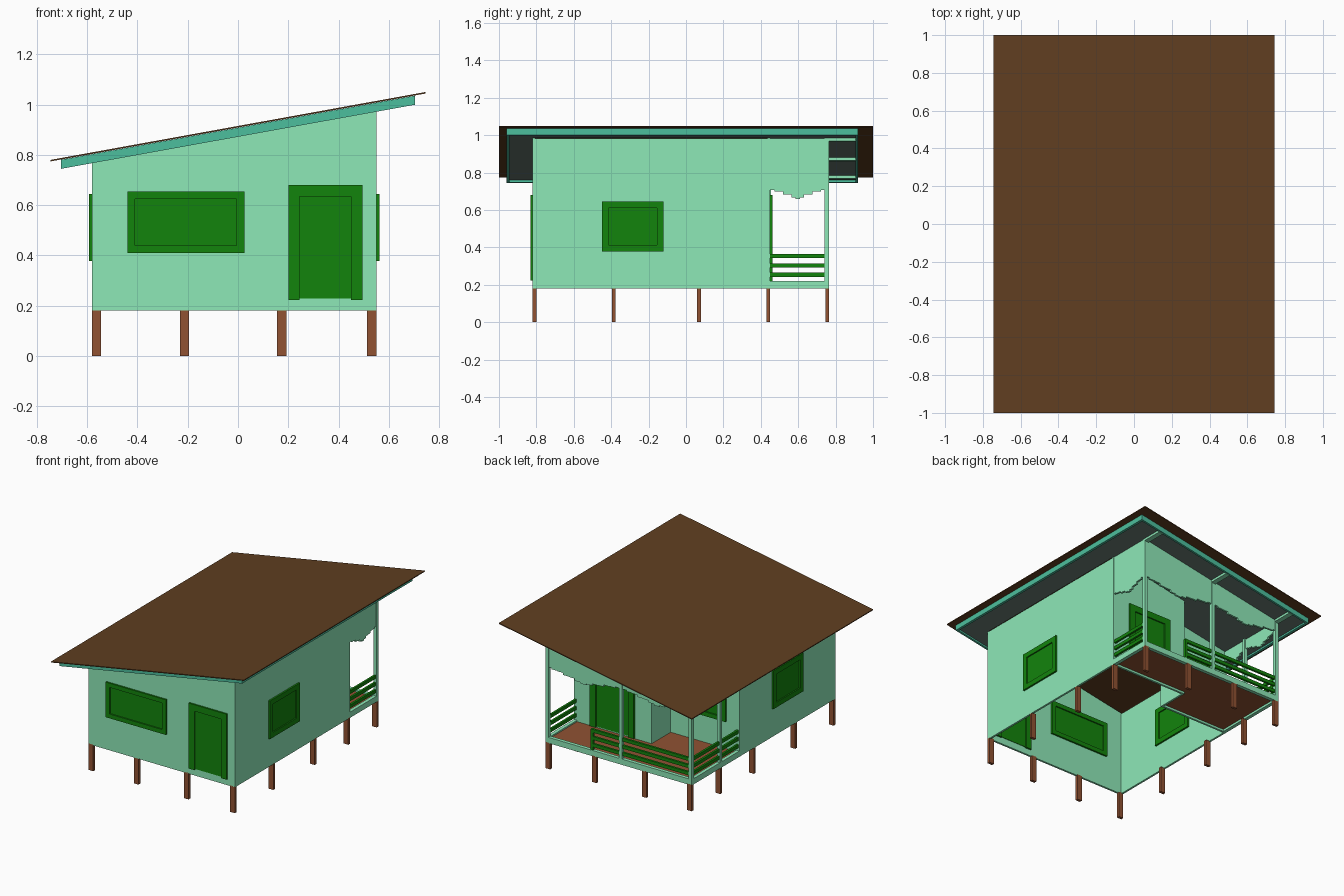
import bpy, bmesh
from mathutils import Vector

if "Cube" in bpy.data.objects:
    bpy.data.objects.remove(bpy.data.objects["Cube"])

def mat(name, rgb):
    m = bpy.data.materials.new(name)
    m.diffuse_color = (*[c ** 2.0 for c in rgb], 1)
    m.use_nodes = True
    m.node_tree.nodes["Principled BSDF"].inputs["Base Color"].default_value = m.diffuse_color
    return m

WALL = mat("wall_green", (.52, .9, .69))
TRIM = mat("teal", (.27, .72, .58))
DARK = mat("dark_green", (.08, .48, .06))
ROOF = mat("roof_brown", (.34, .22, .12))
WOOD = mat("red_brown", (.53, .29, .18))
GREY = mat("soffit_grey", (.38, .45, .42))

X0, X1, Y0, Y1 = -.58, .55, -.82, .765      # wall footprint
PY, LY, LX = .45, .24, -.05                 # L-shaped porch: back wall, deep bay wall, step wall
T = .014                                    # wall thickness

def slope(x, off=0):
    """Height of the sloped fascia underside at x."""
    return .872 + .181 * x + off

def prism(name, pts, a, b, axis, m):
    """Extrude a (u, z) polygon from a to b along the x or y axis."""
    bm = bmesh.new()
    place = (lambda u, z, w: (w, u, z)) if axis == 'x' else (lambda u, z, w: (u, w, z))
    f = bm.faces.new([bm.verts.new(place(u, z, a)) for u, z in pts])
    r = bmesh.ops.extrude_face_region(bm, geom=[f])
    d = Vector(place(0, 0, b - a))
    bmesh.ops.translate(bm, vec=d, verts=[v for v in r['geom'] if isinstance(v, bmesh.types.BMVert)])
    bmesh.ops.recalc_face_normals(bm, faces=bm.faces)
    me = bpy.data.meshes.new(name)
    bm.to_mesh(me)
    bm.free()
    me.materials.append(m)
    o = bpy.data.objects.new(name, me)
    bpy.context.collection.objects.link(o)
    return o

def box(name, x0, x1, y0, y1, z0, z1, m):
    return prism(name, [(x0, z0), (x1, z0), (x1, z1), (x0, z1)], y0, y1, 'y', m)

def slab(name, x0, x1, y0, y1, lo, hi, m):
    """Piece following the roof slope, lo..hi above the fascia underside."""
    return prism(name, [(x0, slope(x0, lo)), (x1, slope(x1, lo)),
                        (x1, slope(x1, hi)), (x0, slope(x0, hi))], y0, y1, 'y', m)

def wall_y(name, x0, x1, y):
    """Wall facing front or back with a sloped top."""
    prism(name, [(x0, .18), (x1, .18), (x1, slope(x1, .015)), (x0, slope(x0, .015))], y, y + T, 'y', WALL)

def framed(name, u0, u1, z0, z1, w, axis, border=.03, sill=True):
    """Window or door: raised frame with a recessed panel, visible on both wall sides."""
    def part(n, a, b, c, d, t):
        prism(n, [(a, c), (b, c), (b, d), (a, d)], w - t, w + T + t, axis, DARK)
    part(name + "_frame_left", u0, u0 + border, z0, z1, .012)
    part(name + "_frame_right", u1 - border, u1, z0, z1, .012)
    part(name + "_frame_top", u0 + border, u1 - border, z1 - border, z1, .012)
    if sill:
        part(name + "_frame_sill", u0 + border, u1 - border, z0, z0 + border, .012)
    part(name + "_panel", u0 + border, u1 - border, z0 + (border if sill else .005), z1 - border, .003)

def valance(name, u0, u1, w, axis, top):
    """Header over a porch bay whose lower edge drops in steps to the middle."""
    n = 13
    pts = []
    for i in range(n):
        k = min(i, n - 1 - i)
        z = .708 - .048 * k / 6 + (.006 if k in (2, 4) else 0)
        pts += [(u0 + (u1 - u0) * i / n, z), (u0 + (u1 - u0) * (i + 1) / n, z)]
    prism(name, pts + [(u1, top(u1)), (u0, top(u0))], w, w + T, axis, WALL)

# Roof sheet, fascia boards and soffit
slab("roof", -.745, .745, -1, 1, .037, .043, ROOF)
slab("fascia_front", -.705, .705, -.96, -.945, 0, .036, TRIM)
slab("fascia_back", -.705, .705, .905, .92, 0, .036, TRIM)
slab("fascia_low", -.705, -.69, -.945, .905, 0, .036, TRIM)
slab("fascia_high", .69, .705, -.945, .905, 0, .036, TRIM)
for n, a, b, c, d in [("front", -.69, .69, -.945, Y0), ("high", X1, .69, Y0, PY), ("low", -.69, X0, Y0, LY),
                      ("bay", -.69, LX, LY, PY), ("porch", -.69, .69, PY, .905)]:
    slab("soffit_" + n, a, b, c, d, .012, .018, GREY)
for i, x in enumerate((-.565, -.03, .535)):
    slab(f"rafter_{i}", x - .015, x + .015, Y1, .91, -.004, .012, WALL)

# House walls around the L-shaped porch
wall_y("front_wall", X0, X1, Y0)
wall_y("porch_wall", LX, X1, PY - T)
wall_y("bay_wall", X0, LX, LY - T)
box("right_wall", X1 - T, X1, Y0, PY, .18, slope(X1, .01), WALL)
box("left_wall", X0, X0 + T, Y0, LY, .18, slope(X0, .01), WALL)
box("step_wall", LX, LX + T, LY - T, PY, .18, slope(LX, .01), WALL)

# Porch floor and its edge beams
box("porch_floor_right", LX, X1 - T, PY, Y1 - T, .195, .21, WOOD)
box("porch_floor_left", X0 + T, LX, LY, Y1 - T, .195, .21, WOOD)
box("edge_beam_back", X0, X1, Y1 - .025, Y1, .18, .22, WALL)
box("edge_beam_right", X1 - .025, X1, PY, Y1 - .025, .18, .22, WALL)
box("edge_beam_left", X0, X0 + .025, LY, Y1 - .025, .18, .22, WALL)

# Porch posts
P = .024
for n, x, y in [("right", X1 - P, Y1 - P), ("middle", -.042, Y1 - P), ("left", X0, Y1 - P), ("side", X0, .43)]:
    slab(f"porch_post_{n}", x, x + P, y, y + P, -.03, .012, WALL)
    box(f"porch_post_{n}_shaft", x, x + P, y, y + P, .22, slope(x), WALL)

# Stepped valances over each bay
top = lambda u: slope(u, .015)
valance("valance_back_right", -.03, X1, Y1 - T - .004, 'y', top)
valance("valance_back_left", X0, -.03, Y1 - T - .004, 'y', top)
valance("valance_right", PY, Y1 - .02, X1 - T - .002, 'x', lambda u: slope(X1, .01))
valance("valance_left", .45, Y1 - .02, X0 + .002, 'x', lambda u: slope(X0, .01))
valance("valance_left_inner", LY, .435, X0 + .002, 'x', lambda u: slope(X0, .01))

# Railings: three bars per bay, with an entry gap at the back right
for i, z in enumerate((.242, .292, .342)):
    box(f"rail_back_{i}", X0 + .02, .2, Y1 - .02, Y1 - .005, z, z + .023, DARK)
    box(f"rail_right_{i}", X1 - .02, X1 - .005, PY, Y1 - P, z, z + .023, DARK)
    box(f"rail_left_{i}", X0 + .005, X0 + .02, LY, Y1 - P, z, z + .023, DARK)
box("rail_end_post", .185, .203, Y1 - .022, Y1 - .003, .22, .365, DARK)

# Doors and windows
framed("front_window", -.44, .025, .41, .655, Y0, 'y')
framed("front_door", .2, .495, .223, .68, Y0, 'y', .045, False)
framed("right_window", -.45, -.12, .378, .645, X1 - T, 'x', .035)
framed("left_window", -.45, -.12, .378, .645, X0, 'x', .035)
framed("porch_door", .08, .42, .213, .68, PY - T, 'y', .045, False)
framed("bay_window", -.48, -.2, .4, .65, LY - T, 'y')

# Stilts around the perimeter
S = .018
xs = (X0 + S, -.212, .174, X1 - S)
ys = (Y0 + .01, -.386, .07, .44, Y1 - .01)
for i, x in enumerate(xs):
    for j, y in enumerate(ys):
        if i in (0, 3) or j in (0, 4):
            box(f"stilt_{i}_{j}", x - S, x + S, y - .01, y + .01, 0, .185, WOOD)
